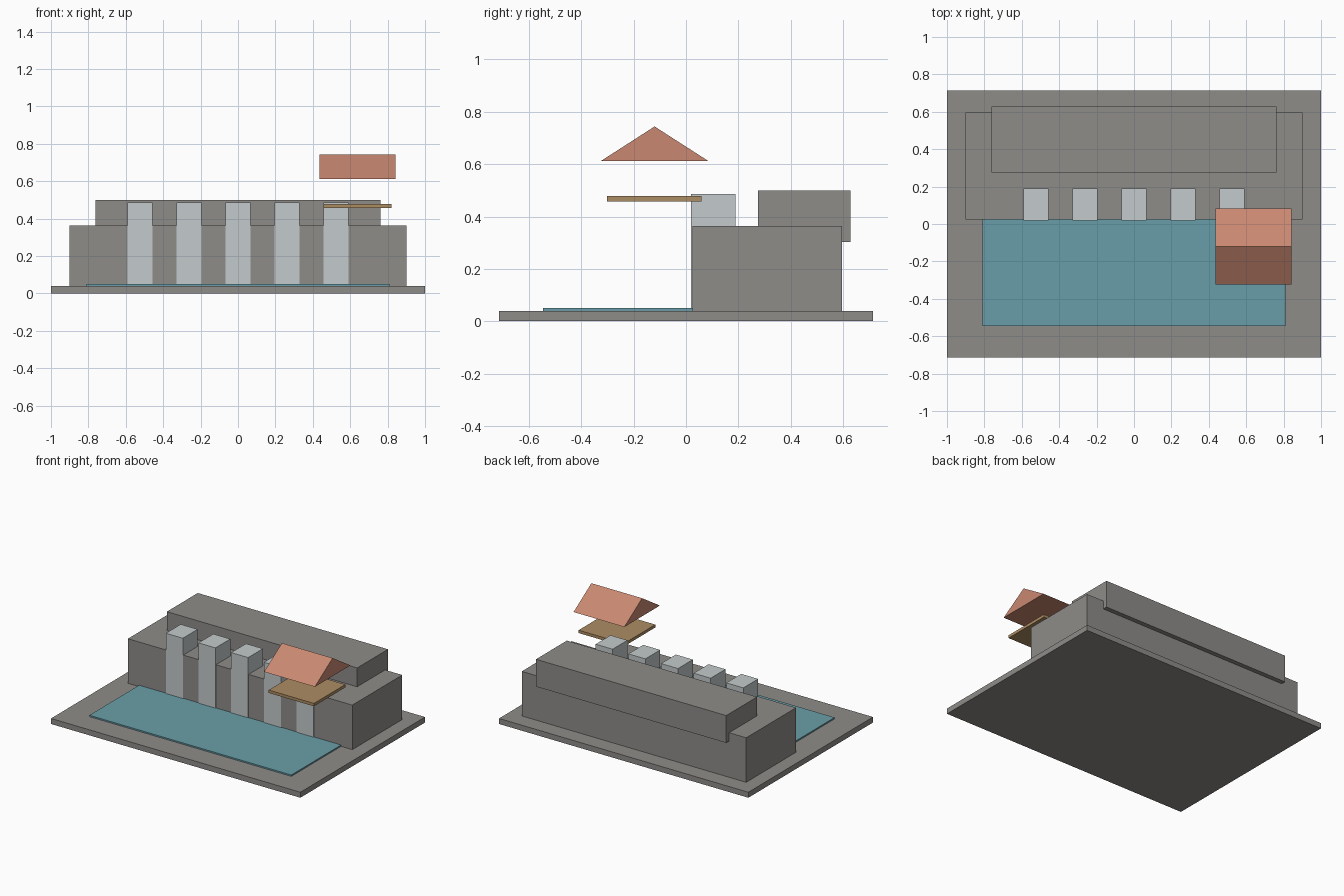
import bpy
import bmesh

cube = bpy.data.objects.get("Cube")
if cube:
    bpy.data.objects.remove(cube, do_unlink=True)


def material(name, hex_code):
    """Flat material from an sRGB hex string, converted to linear."""
    def linear(c):
        return c / 12.92 if c <= 0.04045 else ((c + 0.055) / 1.055) ** 2.4
    rgb = [linear(int(hex_code[i:i + 2], 16) / 255) for i in (0, 2, 4)]
    mat = bpy.data.materials.new(name)
    mat.use_nodes = True
    mat.diffuse_color = (*rgb, 1)
    mat.node_tree.nodes["Principled BSDF"].inputs["Base Color"].default_value = (*rgb, 1)
    return mat


stone = material("grey stone", "8F8C89")
marble = material("pale marble", "C4CACC")
water = material("teal water", "699EA8")
timber = material("brown timber", "AB8C63")
tile = material("terracotta tile", "C98871")


def prism(name, profile, x_range, mat):
    """Extrude a closed (y, z) profile along x."""
    bm = bmesh.new()
    face = bm.faces.new([bm.verts.new((x_range[0], y, z)) for y, z in profile])
    result = bmesh.ops.extrude_face_region(bm, geom=[face])
    moved = [v for v in result["geom"] if isinstance(v, bmesh.types.BMVert)]
    bmesh.ops.translate(bm, verts=moved, vec=(x_range[1] - x_range[0], 0, 0))
    bmesh.ops.recalc_face_normals(bm, faces=bm.faces[:])
    mesh = bpy.data.meshes.new(name)
    bm.to_mesh(mesh)
    bm.free()
    mesh.materials.append(mat)
    obj = bpy.data.objects.new(name, mesh)
    bpy.context.collection.objects.link(obj)
    return obj


def box(name, xs, ys, zs, mat):
    corners = [(ys[0], zs[0]), (ys[1], zs[0]), (ys[1], zs[1]), (ys[0], zs[1])]
    return prism(name, corners, xs, mat)


# Ground slab, main hall and overhanging upper storey
box("ground_slab", (-1, 1), (-0.714, 0.714), (0, 0.04), stone)
box("main_hall", (-0.9, 0.9), (0.024, 0.596), (0.04, 0.363), stone)
box("upper_storey", (-0.763, 0.763), (0.275, 0.629), (0.302, 0.5), stone)

# Shallow pool in front of the hall
box("pool", (-0.81, 0.81), (-0.546, 0.024), (0.04, 0.05), water)

# Row of square columns, slightly proud of the front wall
for i in range(5):
    x = (i - 2) * 0.262
    box(f"column_{i + 1}", (x - 0.068, x + 0.068), (0.019, 0.189), (0.04, 0.487), marble)

# Floating pavilion: deck and gabled roof
box("pavilion_deck", (0.457, 0.82), (-0.301, 0.059), (0.457, 0.478), timber)
prism("pavilion_roof", [(-0.324, 0.613), (0.084, 0.613), (-0.12, 0.744)], (0.436, 0.843), tile)
